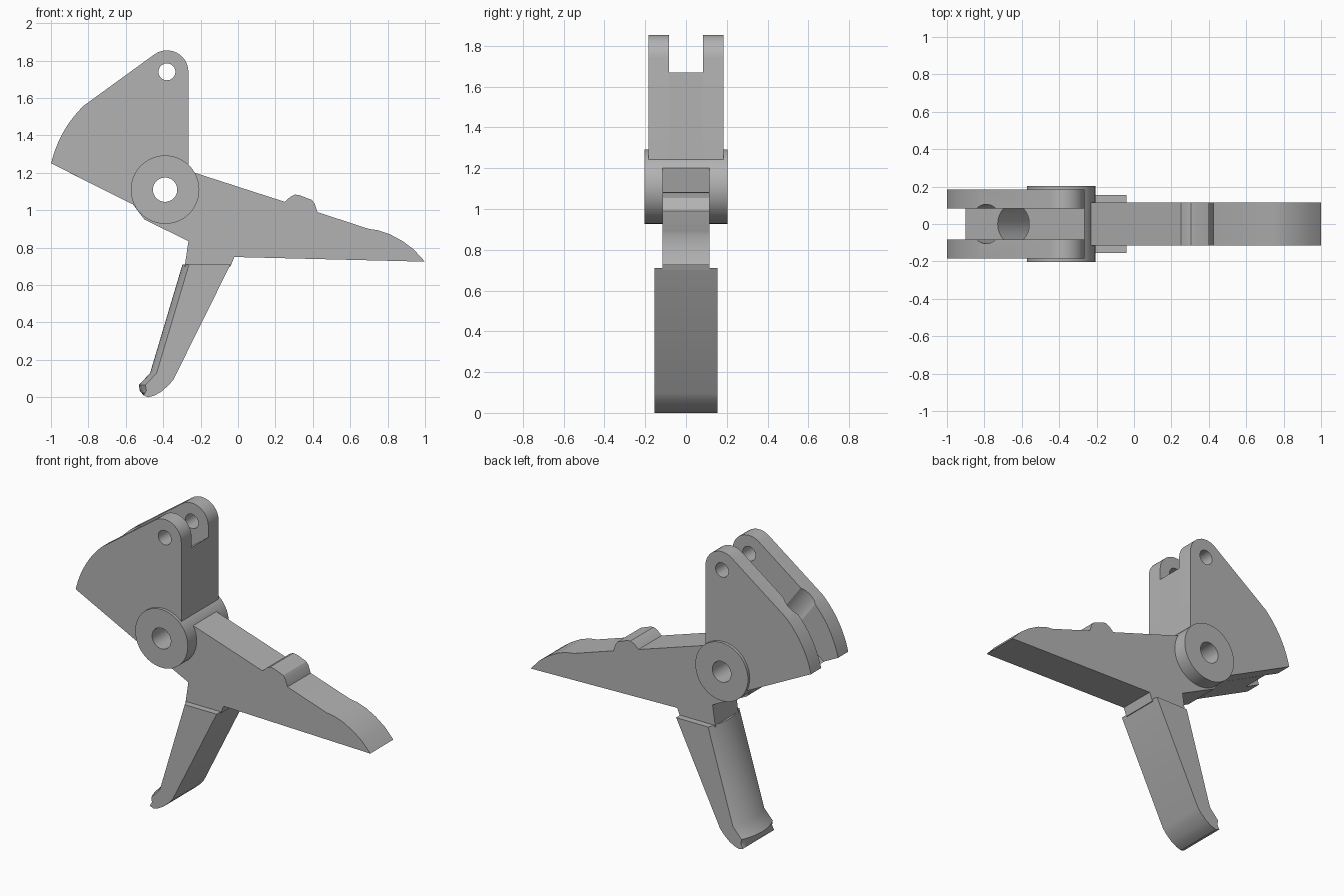
import bpy
import bmesh
from math import cos, sin, radians, pi, atan2
from mathutils import Vector, Matrix

if "Cube" in bpy.data.objects:
    bpy.data.objects.remove(bpy.data.objects["Cube"])

grey = bpy.data.materials.new("plain grey")
grey.use_nodes = True
grey.diffuse_color = (0.45, 0.45, 0.45, 1)
grey.node_tree.nodes["Principled BSDF"].inputs["Base Color"].default_value = (0.45, 0.45, 0.45, 1)

PIVOT = (-0.39, 1.11)
EYE = (-0.38, 1.74)


def arc(centre, radius, start, end, steps=12):
    angles = [radians(start + (end - start) * i / steps) for i in range(steps + 1)]
    return [(centre[0] + radius * cos(a), centre[1] + radius * sin(a)) for a in angles]


def finish(bm, name):
    bmesh.ops.recalc_face_normals(bm, faces=bm.faces)
    mesh = bpy.data.meshes.new(name)
    bm.to_mesh(mesh)
    bm.free()
    mesh.materials.append(grey)
    obj = bpy.data.objects.new(name, mesh)
    bpy.context.collection.objects.link(obj)
    return obj


def extrude(name, profile, y0, y1, steps=1, shift=None):
    """Sweep an x-z profile along y; shift(index, t) moves points in x."""
    bm = bmesh.new()
    rings = []
    for s in range(steps + 1):
        t = s / steps
        rings.append([bm.verts.new((x + (shift(i, t) if shift else 0), y0 + (y1 - y0) * t, z))
                      for i, (x, z) in enumerate(profile)])
    n = len(profile)
    for a, b in zip(rings, rings[1:]):
        for i in range(n):
            bm.faces.new((a[i], a[(i + 1) % n], b[(i + 1) % n], b[i]))
    bm.faces.new(rings[0])
    bm.faces.new(rings[-1])
    return finish(bm, name)


def cylinder(name, start, end, radius):
    start, end = Vector(start), Vector(end)
    axis = end - start
    bm = bmesh.new()
    turn = axis.to_track_quat('Z', 'Y').to_matrix().to_4x4()
    bmesh.ops.create_cone(bm, cap_ends=True, segments=48, radius1=radius, radius2=radius,
                          depth=axis.length, matrix=Matrix.Translation((start + end) / 2) @ turn)
    return finish(bm, name)


def activate(obj):
    bpy.ops.object.select_all(action='DESELECT')
    obj.select_set(True)
    bpy.context.view_layer.objects.active = obj


def cut(obj, *cutters):
    for cutter in cutters:
        mod = obj.modifiers.new("cut", 'BOOLEAN')
        mod.operation = 'DIFFERENCE'
        mod.solver = 'EXACT'
        mod.object = cutter
        activate(obj)
        bpy.ops.object.modifier_apply(modifier=mod.name)


# Hole cutters: pivot bore, eye pin hole, slanted spring pocket
pivot_bore = cylinder("pivot_bore", (PIVOT[0], -0.4, PIVOT[1]), (PIVOT[0], 0.4, PIVOT[1]), 0.065)
eye_bore = cylinder("eye_bore", (EYE[0], -0.4, EYE[1]), (EYE[0], 0.4, EYE[1]), 0.045)
mouth, direction = Vector((-0.645, 0, 1.39)), Vector((-0.6, 0, 0.8))
pocket = cylinder("pocket", mouth - direction * 0.28, mouth + direction * 0.5, 0.105)

# Hub
hub = cylinder("pivot_hub", (PIVOT[0], -0.203, PIVOT[1]), (PIVOT[0], 0.203, PIVOT[1]), 0.183)
cut(hub, pivot_bore, pocket)

# Forked upper lever: two cheeks and the web between them
root = [(-0.57, 1.035), (-0.39, 0.97), (-0.265, 1.05)]
cheek_outline = arc(EYE, 0.115, 0, 127) + arc(PIVOT, 0.625, 134, 167) + root
parts = [hub]
for name, side in (("left_cheek", 1), ("right_cheek", -1)):
    cheek = extrude(name, cheek_outline, side * 0.084, side * 0.185)
    cut(cheek, pivot_bore, eye_bore, pocket)
    parts.append(cheek)
web = extrude("lever_web", [(-0.265, 1.67), (-0.9, 1.2)] + root, -0.084, 0.084)
cut(web, pivot_bore, pocket)
parts.append(web)

# Long arm with a small bump and a rounded tip
arm_outline = [(-0.3, 1.225), (-0.23, 1.2), (0.25, 1.045), (0.28, 1.072), (0.305, 1.084),
               (0.33, 1.08), (0.395, 1.055), (0.41, 1.035), (0.425, 0.99), (0.7, 0.9),
               (0.75, 0.893), (0.81, 0.873), (0.88, 0.835), (0.94, 0.79), (1.0, 0.725),
               (-0.02, 0.75), (-0.04, 0.7), (-0.285, 0.7), (-0.265, 0.835),
               (-0.5, 0.95), (-0.56, 1.03)]
arm = extrude("long_arm", arm_outline, -0.115, 0.115)
cut(arm, pivot_bore)
parts.append(arm)

# Finger leg: the outer face bulges along its middle
bulged = [(-0.525, 0.035), (-0.53, 0.065), (-0.47, 0.13), (-0.297, 0.71)]
leg_outline = bulged + [(-0.04, 0.71), (-0.345, 0.095), (-0.37, 0.065), (-0.41, 0.03),
                        (-0.445, 0.01), (-0.48, 0.0), (-0.505, 0.01)]
leg = extrude("finger_leg", leg_outline, -0.155, 0.155, 14,
              lambda i, t: 0.035 * (2 * t - 1) ** 2 if i < len(bulged) else 0)
parts.append(leg)

for part in parts:
    activate(part)
    bpy.ops.object.shade_smooth_by_angle(angle=radians(28))
for cutter in (pivot_bore, eye_bore, pocket):
    bpy.data.objects.remove(cutter)
